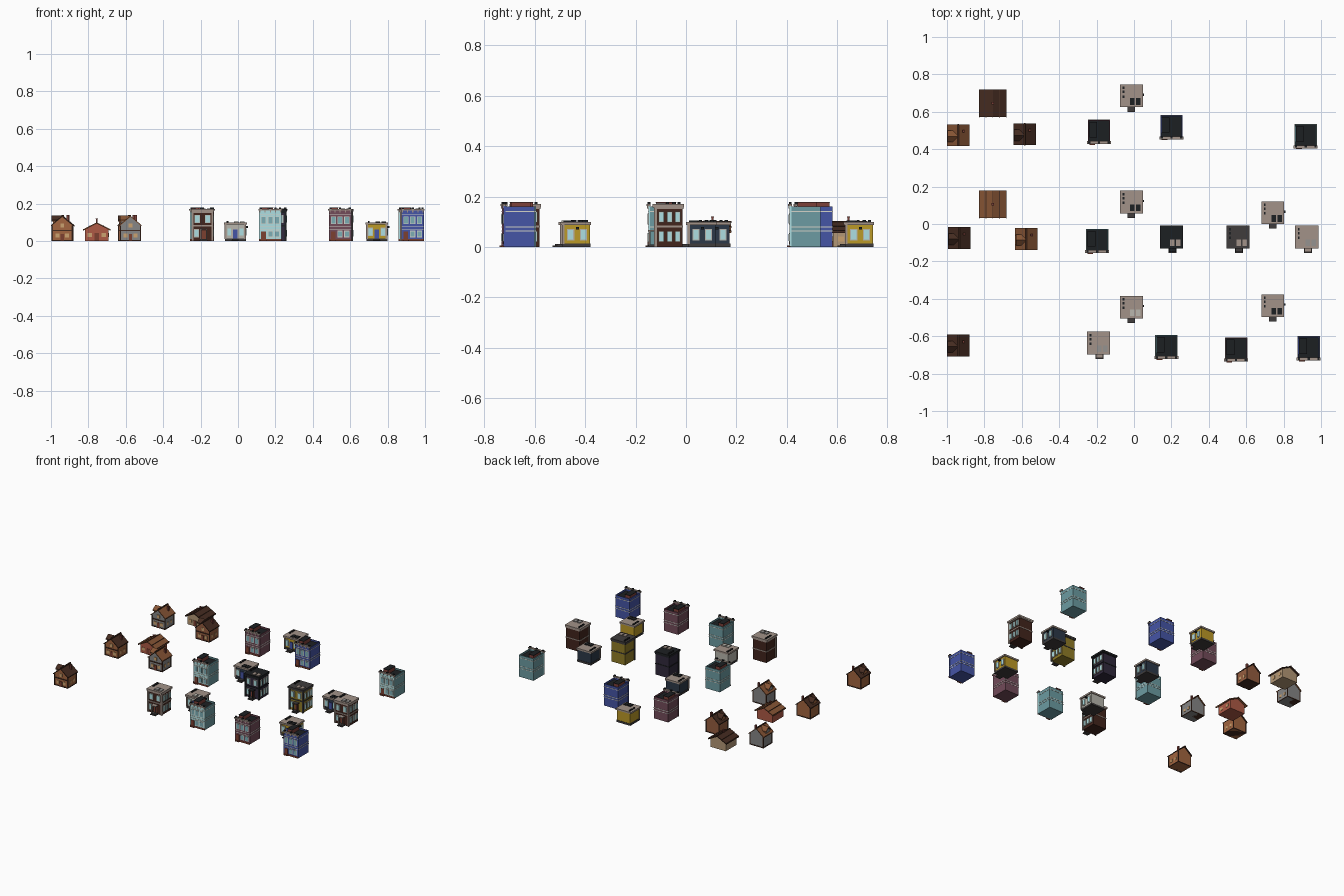
import bpy, bmesh
from mathutils import Matrix, Vector

if "Cube" in bpy.data.objects:
    bpy.data.objects.remove(bpy.data.objects["Cube"])

C = dict(orange=(.36, .13, .05), brown=(.30, .11, .05), grey=(.24, .24, .24), red=(.42, .10, .06),
         tan=(.45, .31, .18), darkroof=(.06, .025, .015), rust=(.24, .09, .035), black=(.012, .014, .016),
         teal=(.15, .33, .36), aqua=(.42, .74, .76), mauve=(.17, .07, .10), blue=(.06, .09, .38),
         white=(.66, .66, .60), beige=(.36, .29, .25), maroon=(.055, .018, .012), purple=(.03, .022, .045),
         yellow=(.50, .32, .02), olive=(.28, .20, .02), navy=(.025, .04, .065), cream=(.48, .47, .42),
         charcoal=(.05, .045, .045), door=(.20, .05, .03), brick=(.20, .05, .04), stone=(.3, .29, .28),
         glass=(.20, .42, .46), glow=(.60, .36, .16))
mats = {}


def mat(c):
    if c not in mats:
        mats[c] = bpy.data.materials.new(c)
        mats[c].diffuse_color = (*C[c], 1)
    return mats[c]


def part(name, col, at, boxes=(), prisms=()):
    """boxes: x0,x1,y0,y1,z0,z1; prisms: (outline in two axes, start, end, axis)"""
    bm = bmesh.new()
    for x0, x1, y0, y1, z0, z1 in boxes:
        m = Matrix.Translation(((x0 + x1) / 2, (y0 + y1) / 2, (z0 + z1) / 2))
        bmesh.ops.create_cube(bm, size=1, matrix=m @ Matrix.Diagonal((x1 - x0, y1 - y0, z1 - z0, 1)))
    for outline, a, b, axis in prisms:
        rings = [[bm.verts.new((p, t, q) if axis == 'y' else (t, p, q)) for p, q in outline] for t in (a, b)]
        n = len(outline)
        bm.faces.new(rings[0])
        bm.faces.new(rings[1][::-1])
        for i in range(n):
            j = (i + 1) % n
            bm.faces.new((rings[0][j], rings[0][i], rings[1][i], rings[1][j]))
    bmesh.ops.recalc_face_normals(bm, faces=bm.faces)
    me = bpy.data.meshes.new(name)
    bm.to_mesh(me)
    bm.free()
    me.materials.append(mat(col))
    ob = bpy.data.objects.new(name, me)
    ob.location = Vector((*at, 0))
    bpy.context.collection.objects.link(ob)


def slope(hw, eave, peak, t=.007):
    """Roof cross-section: two tilted slabs in one outline"""
    return [(-hw, eave), (0, peak - t), (hw, eave), (hw, eave + t), (0, peak), (-hw, eave + t)]


def front_win(xs, zs, w, h, y, d):
    return [(x - w, x + w, y - d, y + .002, z, z + h) for x in xs for z in zs]


def side_win(ys, zs, w, h, x, d):
    return [(x - .002, x + d, y - w, y + w, z, z + h) for y in ys for z in zs]


def ring(hx, y0, y1, z0, z1, t):
    """Four boxes around a rectangle, t thick, growing inwards"""
    return [(-hx, hx, y0, y0 + t, z0, z1), (-hx, hx, y1 - t, y1, z0, z1),
            (-hx, -hx + t, y0 + t, y1 - t, z0, z1), (hx - t, hx, y0 + t, y1 - t, z0, z1)]


def cabin(n, at, wall, roof):
    p = f"cabin_{n}_"
    part(p + "walls", wall, at, prisms=[
        ([(-.053, 0), (.053, 0), (.053, .085), (0, .128), (-.053, .085)], -.05, .05, 'y'),
        ([(-.03, .07), (.018, .07), (.018, .105), (-.006, .124), (-.03, .105)], -.05, 0, 'x')])
    # main roof and side dormer roof
    dorm = [(q - .006, z) for q, z in slope(.03, .105, .137)]
    part(p + "roof", roof, at, prisms=[(slope(.06, .078, .135), -.058, .058, 'y'), (dorm, -.057, .004, 'x')])
    part(p + "trim", "darkroof", at, boxes=[
        (-.055, .055, -.055, -.048, .054, .06), (-.055, .055, -.053, .053, 0, .006),
        (-.004, .004, -.059, .059, .131, .138)] +
        [(s * .053 - .003, s * .053 + .003, y - .003, y + .003, 0, .082) for s in (-1, 1) for y in (-.05, .05)])
    part(p + "windows", "glow", at, boxes=front_win((-.026, .026), (.018,), .011, .022, -.05, .003)
         + front_win((0,), (.072,), .01, .022, -.05, .003) + side_win((-.02, .02), (.025,), .009, .02, .053, .002))
    part(p + "door", "door", at, boxes=[(-.009, .009, -.054, -.048, 0, .038)])
    part(p + "chimney", "brick", at, boxes=[(.022, .034, .015, .027, .09, .138)])


def barn(n, at, wall, roof):
    p = f"barn_{n}_"
    part(p + "walls", wall, at, prisms=[
        ([(-.062, 0), (.062, 0), (.062, .062), (0, .094), (-.062, .062)], -.062, .062, 'y')])
    part(p + "roof", roof, at, prisms=[(slope(.074, .055, .1), -.074, .074, 'y')])
    # raised battens running along the roof
    ribs = []
    for x in (-.072, -.036, 0, .036, .072):
        z = .1 - abs(x) / .074 * .038
        ribs.append((x - .002, x + .002, -.075, .075, z - .006, z + .0025))
    part(p + "battens", "darkroof", at, boxes=ribs)
    part(p + "chimney", "brick", at, boxes=[(-.004, .004, -.004, .004, .09, .117), (-.006, .006, -.006, .006, .117, .121)])
    part(p + "windows", "glow", at, boxes=front_win((-.038, .038), (.022,), .012, .02, -.062, .003)
         + side_win((-.03, .03), (.022,), .012, .02, .062, .002))
    part(p + "door", "door", at, boxes=[(-.011, .011, -.065, -.06, 0, .042)])


def town_house(n, at, wall, front):
    p = f"town_house_{n}_"
    y0, y1 = -.058, .061
    part(p + "walls", wall, at, boxes=[(-.058, .058, y0, y1, 0, .146)])
    part(p + "parapet", wall, at, boxes=ring(.058, y0, y1, .146, .16, .005))
    part(p + "facade", front, at, boxes=[(-.06, .06, y0 - .003, y0 + .004, .004, .165)])
    part(p + "deck", "black", at, boxes=[(-.053, .053, y0 + .005, y1 - .005, .146, .149)])
    # string courses and cornice
    part(p + "bands", "white", at, boxes=sum([ring(.0595, y0 - .0045, y1 + .0015, z, z + .004, .004)
         for z in (.061, .077, .138)], []))
    part(p + "cornice", "beige", at, boxes=[(-.064, .064, y0 - .01, y0 + .006, .162, .17)]
         + [(x - .003, x + .003, y0 - .008, y0, .152, .162) for x in (-.055, -.028, 0, .028, .055)])
    part(p + "finials", "black", at, boxes=[(x - .006, x + .006, y0 - .006, y0 + .005, .17, .178) for x in (-.052, 0, .052)])
    part(p + "stair_block", "brick", at, boxes=[(-.05, -.012, -.03, .048, .149, .176)])
    part(p + "stair_cap", "black", at, boxes=[(-.052, -.01, -.032, .05, .176, .179)])
    xs = (-.036, 0, .036)
    part(p + "window_frames", "white", at, boxes=front_win(xs, (.09,), .014, .042, y0 - .003, .003)
         + front_win((.0, .036), (.02,), .014, .036, y0 - .003, .003))
    part(p + "window_panes", "glass", at, boxes=front_win(xs, (.093,), .0105, .035, y0 - .003, .0045)
         + front_win((.0, .036), (.023,), .0105, .029, y0 - .003, .0045))
    part(p + "door", "door", at, boxes=[(-.049, -.024, y0 - .006, y0, .004, .05)])
    part(p + "steps", "door", at, boxes=[(-.052, -.021, y0 - .014, y0, 0, .006), (-.06, .06, y0 - .005, y0, 0, .012)])


def roof_gear(p, at, z, col):
    """Skylights and vents on a flat roof"""
    part(p + "skylights", col, at, boxes=[(x, x + .024, -.048, -.012, z, z + .005) for x in (-.008, .024)])
    part(p + "vents", "black", at, boxes=[(-.048, -.038, y, y + .013, z, z + .008) for y in (-.01, .015, .036)])


def apartment(n, at, wall, trim, sky):
    p = f"apartment_{n}_"
    part(p + "walls", wall, at, boxes=[(-.054, .054, -.05, .057, 0, .155)])
    part(p + "roof", trim, at, boxes=[(-.062, .062, -.062, .062, .157, .17), (-.058, .058, -.056, .06, .15, .157)])
    part(p + "floor_band", trim, at, boxes=[(-.057, .057, -.054, .059, .078, .085)])
    part(p + "corner_posts", trim, at, boxes=[(s * .054 - .005, s * .054 + .005, -.056, -.044, 0, .152) for s in (-1, 1)])
    roof_gear(p, at, .17, sky)
    part(p + "window_frames", "cream", at, boxes=front_win((-.028, .028), (.096,), .015, .044, -.05, .004)
         + front_win((-.032,), (.02,), .014, .044, -.05, .004)
         + side_win((-.028, .005, .037), (.02, .096), .011, .044, .054, .006))
    part(p + "window_panes", "aqua", at, boxes=front_win((-.028, .028), (.1,), .011, .036, -.05, .006)
         + front_win((-.032,), (.024,), .01, .036, -.05, .006)
         + side_win((-.028, .005, .037), (.024, .1), .008, .036, .054, .008))
    part(p + "door", "door", at, boxes=[(-.006, .018, -.055, -.048, .01, .055)])
    part(p + "porch", trim, at, boxes=[(-.013, .025, -.08, -.05, .062, .068)]
         + [(x - .003, x + .003, -.077, -.071, .01, .062) for x in (-.009, .021)])
    part(p + "steps", "charcoal", at, boxes=[(-.015, .027, -.086, -.05, 0, .005), (-.013, .025, -.078, -.05, .005, .01)])


def shop(n, at, wall, trim, sky):
    p = f"shop_{n}_"
    part(p + "walls", wall, at, boxes=[(-.053, .053, -.047, .056, .004, .088)])
    part(p + "plinth", "charcoal", at, boxes=[(-.056, .056, -.052, .059, 0, .014)])
    part(p + "roof", trim, at, boxes=[(-.061, .061, -.06, .061, .087, .099)])
    roof_gear(p, at, .099, sky)
    part(p + "corner_posts", trim, at, boxes=[(s * .052 - .005, s * .052 + .005, -.055, -.044, .012, .088) for s in (-1, 1)])
    part(p + "window_frames", "cream", at, boxes=front_win((-.033, .033), (.026,), .014, .046, -.047, .004)
         + side_win((-.02, .03), (.026,), .014, .046, .053, .004))
    part(p + "window_panes", "aqua", at, boxes=front_win((-.033, .033), (.03,), .01, .038, -.047, .006)
         + side_win((-.02, .03), (.03,), .01, .038, .053, .006))
    part(p + "door", "blue", at, boxes=[(-.012, .012, -.052, -.045, .014, .062)])
    part(p + "steps", "charcoal", at, boxes=[(-.02, .02, -.085, -.05, 0, .006), (-.018, .018, -.074, -.05, .006, .012)])
    part(p + "side_lamp", "black", at, boxes=[(.052, .068, 0, .012, .07, .08)])


# layout of the settlement
for i, a in enumerate([((-.94, .475), "grey", "rust"), ((-.585, .48), "brown", "darkroof"),
                       ((-.935, -.075), "orange", "darkroof"), ((-.575, -.08), "grey", "rust"),
                       ((-.94, -.65), "orange", "darkroof")], 1):
    cabin(i, *a)
for i, a in enumerate([((-.755, .645), "tan", "darkroof"), ((-.755, .105), "red", "rust")], 1):
    barn(i, *a)
for i, a in enumerate([((-.187, .495), "mauve", "mauve"), ((.2, .52), "blue", "blue"), ((.918, .472), "teal", "aqua"),
                       ((-.197, -.088), "teal", "aqua"), ((.173, -.655), "teal", "aqua"),
                       ((.546, -.668), "mauve", "mauve"), ((.934, -.662), "blue", "blue")], 1):
    town_house(i, *a)
for i, a in enumerate([((.2, -.07), "purple", "black", "beige"), ((.556, -.07), "olive", "charcoal", "beige"),
                       ((.924, -.07), "maroon", "beige", "stone"), ((-.19, -.637), "maroon", "beige", "stone")], 1):
    apartment(i, *a)
for i, a in enumerate([((-.014, .685), "yellow", "beige", "black"), ((-.014, .117), "navy", "beige", "black"),
                       ((-.014, -.445), "cream", "beige", "cream"), ((.742, .06), "navy", "beige", "black"),
                       ((.742, -.437), "yellow", "beige", "black")], 1):
    shop(i, *a)

for m in bpy.data.materials:
    if m.users and not m.is_grease_pencil:
        m.use_nodes = True
        m.node_tree.nodes["Principled BSDF"].inputs["Base Color"].default_value = m.diffuse_color
